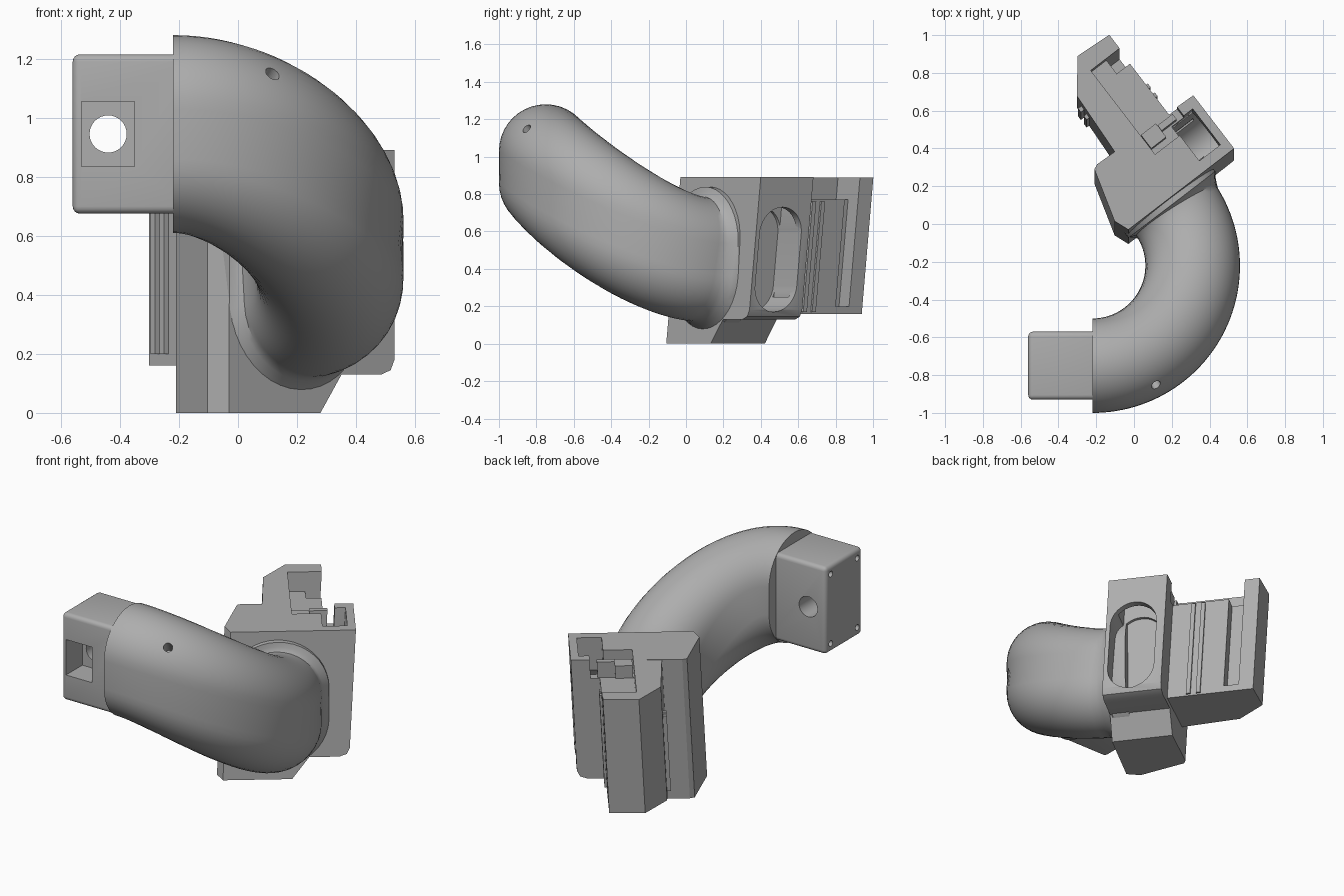
import bpy, bmesh, math
from mathutils import Vector, Matrix

old = bpy.data.objects.get("Cube")
if old:
    bpy.data.objects.remove(old)

grey = bpy.data.materials.new("matte grey")
grey.use_nodes = True
tone = (0.42, 0.42, 0.42, 1)
grey.diffuse_color = tone
grey.node_tree.nodes["Principled BSDF"].inputs["Base Color"].default_value = tone

TOP = 0.89        # top of the mounting block
LEAN = 0.085      # the block leans back by this much per unit height
ANGLE = math.radians(37.5)
U = Vector((math.cos(ANGLE), math.sin(ANGLE), 0))
V = Vector((-math.sin(ANGLE), math.cos(ANGLE), 0))
CORNER = Vector((-0.03, -0.03, 0))


def place(u, v, z):
    """Block coordinates to world, with the lean."""
    return CORNER + U * u + V * v + Vector((0, LEAN * (z - TOP), z))


def finish(name, bm, smooth=True):
    bmesh.ops.recalc_face_normals(bm, faces=bm.faces)
    mesh = bpy.data.meshes.new(name)
    bm.to_mesh(mesh)
    bm.free()
    mesh.materials.append(grey)
    ob = bpy.data.objects.new(name, mesh)
    bpy.context.collection.objects.link(ob)
    if smooth:
        activate(ob)
        bpy.ops.object.shade_smooth_by_angle(angle=math.radians(35))
    return ob


def activate(ob):
    bpy.ops.object.select_all(action='DESELECT')
    ob.select_set(True)
    bpy.context.view_layer.objects.active = ob


def loft(name, rings, smooth=True):
    """Skin between rings of points and cap both ends."""
    bm = bmesh.new()
    loops = [[bm.verts.new(p) for p in ring] for ring in rings]
    n = len(loops[0])
    for a, b in zip(loops, loops[1:]):
        for i in range(n):
            j = (i + 1) % n
            bm.faces.new((a[i], a[j], b[j], b[i]))
    bm.faces.new(loops[0])
    bm.faces.new(loops[-1])
    return finish(name, bm, smooth)


def plan(name, points, z0, z1):
    return loft(name, [[place(u, v, z) for u, v in points] for z in (z0, z1)], False)


def slab(name, u0, u1, v0, v1, z0, z1):
    return plan(name, [(u0, v0), (u1, v0), (u1, v1), (u0, v1)], z0, z1)


def rod(name, start, direction, radius, length):
    bm = bmesh.new()
    d = Vector(direction).normalized()
    turn = d.to_track_quat('Z', 'Y').to_matrix().to_4x4()
    bmesh.ops.create_cone(bm, cap_ends=True, segments=32, radius1=radius, radius2=radius,
                          depth=length,
                          matrix=Matrix.Translation(Vector(start) + d * length / 2) @ turn)
    return finish(name, bm, False)


def box(name, low, high):
    bm = bmesh.new()
    low, high = Vector(low), Vector(high)
    bmesh.ops.create_cube(bm, size=1, matrix=Matrix.Translation((low + high) / 2)
                          @ Matrix.Diagonal((*(high - low), 1)))
    return finish(name, bm, False)


def boolean(target, tool, operation='DIFFERENCE'):
    mod = target.modifiers.new("cut", 'BOOLEAN')
    mod.operation, mod.object, mod.solver = operation, tool, 'EXACT'
    activate(target)
    bpy.ops.object.modifier_apply(modifier=mod.name)
    bpy.data.objects.remove(tool)


def stadium(half_w, half_h, steps=20):
    """Upright oval with straight sides."""
    pts = []
    for side in (1, -1):
        for i in range(steps + 1):
            a = math.pi * i / steps + (0 if side > 0 else math.pi)
            pts.append((half_w * math.cos(a), half_w * math.sin(a) + side * (half_h - half_w)))
    return pts


# Bent oval tube: sinks smoothly while it turns, then flares on to the block
PIVOT, RADIUS = Vector((-0.22, -0.22, 0)), 0.53
SWEEP = math.pi / 2 + ANGLE
HIGH, LOW = 0.945, 0.45


def tube_ring(t, scale=1, push=0):
    a = -math.pi / 2 + SWEEP * t
    out = Vector((math.cos(a), math.sin(a), 0))
    along = Vector((-math.sin(a), math.cos(a), 0))
    z = HIGH + (LOW - HIGH) * t * t * (3 - 2 * t)
    slope = (LOW - HIGH) * 6 * t * (1 - t) / (RADIUS * SWEEP)
    up = (Vector((0, 0, 1)) - along * slope).normalized()
    mid = PIVOT + out * RADIUS + Vector((0, 0, z)) + along * push
    return [mid + out * x * scale + up * y * scale for x, y in stadium(0.25, 0.335)]


rings = [tube_ring(i / 48) for i in range(47)]
rings += [tube_ring(0.97, 1.03), tube_ring(0.985, 1.08), tube_ring(1, 1.16), tube_ring(1, 1.16, 0.1)]
tube = loft("bent_tube", rings)
boolean(tube, rod("drain_cutter", (0.14, -0.89, 1.19), (-0.4, 0.65, -0.7), 0.026, 0.2))

# Rounded end plug with a square pocket, cross hole and four screw holes
plug = box("end_plug", (-0.56, -0.93, 0.675), (-0.15, -0.57, 1.215))
mod = plug.modifiers.new("round", 'BEVEL')
mod.width, mod.segments = 0.025, 4
activate(plug)
bpy.ops.object.modifier_apply(modifier=mod.name)
boolean(plug, box("pocket_cutter", (-0.53, -1, 0.835), (-0.35, -0.77, 1.055)))
boolean(plug, rod("cross_hole_cutter", (-0.44, -1, 0.945), (0, 1, 0), 0.063, 0.6))
for y in (-0.88, -0.62):
    for z in (0.73, 1.16):
        boolean(plug, rod("screw_cutter", (-0.6, y, z), (1, 0, 0), 0.018, 0.12))
activate(plug)
bpy.ops.object.shade_smooth_by_angle(angle=math.radians(35))

# Mounting block with a stepped underside
block = plan("mounting_block", [(0, 0), (0.706, 0), (0.706, 0.355), (0.08, 0.375),
                                (0.052, 0.363), (-0.03, 0.08)], 0, TOP)
step = [(0.39, -0.1), (0.39, 0), (0.48, 0.13), (0.65, 0.13), (0.69, 0.145),
        (0.706, 0.18), (0.8, 0.18), (0.8, -0.1)]
boolean(block, loft("step_cutter", [[place(u, v, z) for u, z in step] for v in (-0.2, 0.6)], False))

# Mounting tail
tail = plan("tail", [(0.19, 0.3), (0.548, 0.3), (0.548, 0.88), (0.346, 0.893), (0.215, 0.727)],
            0.16, TOP - 0.002)
boolean(block, tail, 'UNION')

# Open top step, side groove, chamber and oval side slot
boolean(block, slab("step_top_cutter", 0.355, 0.6, 0.23, 0.79, 0.77, 1))
boolean(block, slab("groove_cutter", 0.46, 0.6, 0.70, 0.79, 0.2, 1))
boolean(block, slab("chamber_cutter", 0.52, 0.66, 0.06, 0.30, 0.25, 1))
oval = stadium(0.14, 0.28)
boolean(block, loft("slot_cutter", [[place(u, 0.165 + x, 0.45 + y) for x, y in oval]
                                    for u in (0.5, 0.8)], False))
activate(block)
bpy.ops.object.shade_smooth_by_angle(angle=math.radians(25))

# Small raised latch pieces in the top step
slab("latch_step", 0.36, 0.46, 0.27, 0.36, 0.7, 0.85)
slab("latch_bar", 0.46, 0.56, 0.31, 0.345, 0.7, 0.87)

# Grip ridges on both sides of the tail
for i in range(2):
    slab(f"left_ridge_{i + 1}", 0.54, 0.56, 0.475 + 0.06 * i, 0.5 + 0.06 * i, 0.17, 0.76)
    slab(f"right_ridge_{i + 1}", 0.19, 0.23, 0.61 + 0.05 * i, 0.635 + 0.05 * i, 0.2, 0.68)
